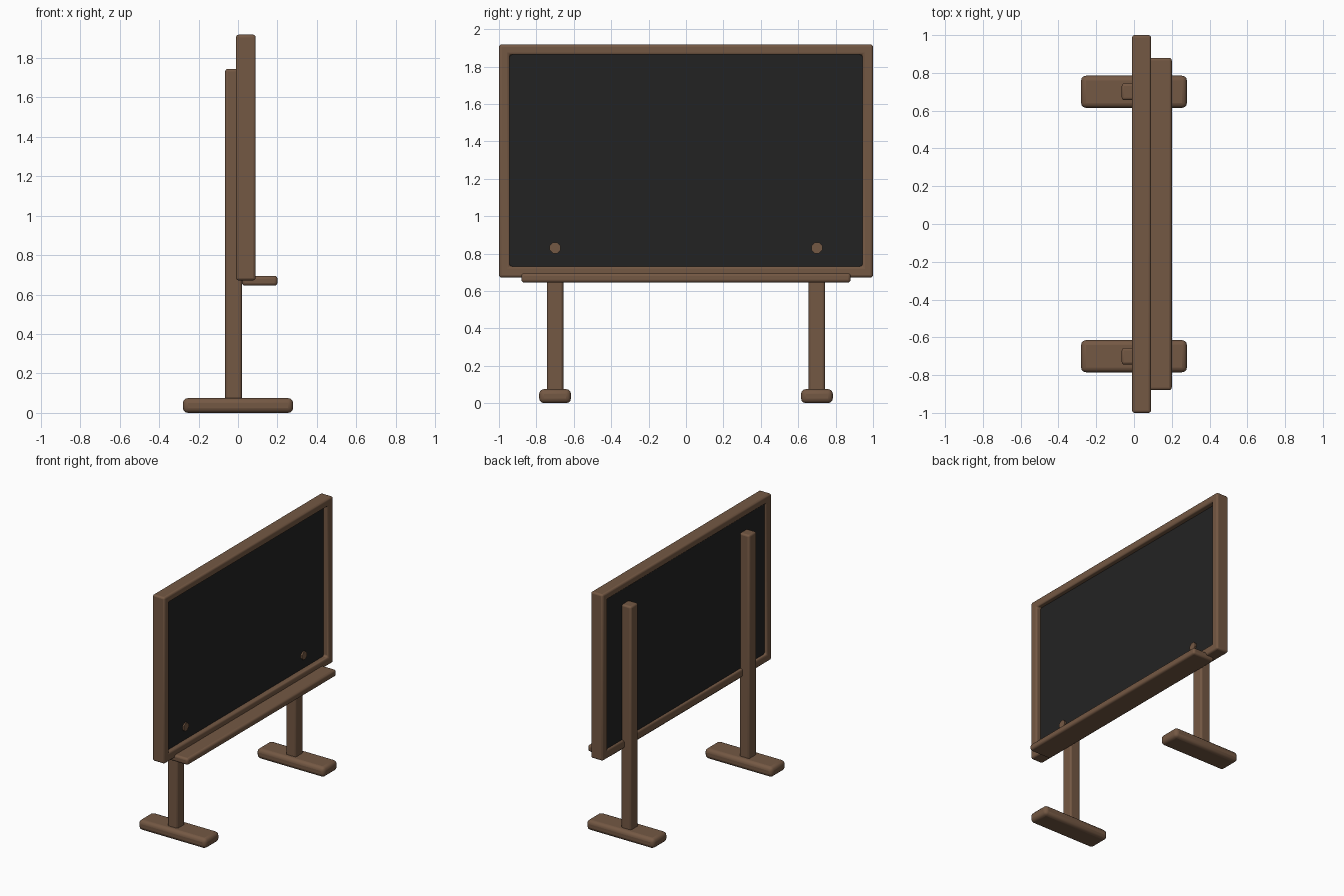
import bpy, bmesh, math
from mathutils import Matrix

if "Cube" in bpy.data.objects:
    bpy.data.objects.remove(bpy.data.objects["Cube"])


def material(name, colour):
    m = bpy.data.materials.new(name)
    m.diffuse_color = (*colour, 1)
    m.use_nodes = True
    m.node_tree.nodes["Principled BSDF"].inputs["Base Color"].default_value = m.diffuse_color
    return m


wood = material("brown_wood", (0.175, 0.098, 0.057))
slate = material("black_slate", (0.0165, 0.0165, 0.0165))


def finish(bm, name, mat, bevel=0.0, segments=3):
    bmesh.ops.recalc_face_normals(bm, faces=bm.faces)
    me = bpy.data.meshes.new(name)
    bm.to_mesh(me)
    bm.free()
    me.materials.append(mat)
    ob = bpy.data.objects.new(name, me)
    bpy.context.collection.objects.link(ob)
    if bevel:
        mod = ob.modifiers.new("rounded_edges", 'BEVEL')
        mod.width = bevel
        mod.segments = segments
        mod.limit_method = 'ANGLE'
    bpy.context.view_layer.objects.active = ob
    ob.select_set(True)
    bpy.ops.object.shade_smooth_by_angle(angle=math.radians(35))
    ob.select_set(False)
    return ob


def box(name, lo, hi, mat, bevel=0.0, segments=3):
    bm = bmesh.new()
    bmesh.ops.create_cube(bm, size=1)
    for v in bm.verts:
        v.co = [(a + b) / 2 + c * (b - a) for a, b, c in zip(lo, hi, v.co)]
    return finish(bm, name, mat, bevel, segments)


# Frame: a rectangular ring with rounded edges
bm = bmesh.new()
rings = []
for x, y, z0, z1 in ((-0.01, 1.0, 0.672, 1.918), (0.09, 1.0, 0.672, 1.918),
                     (0.09, 0.943, 0.732, 1.863), (-0.01, 0.943, 0.732, 1.863)):
    rings.append([bm.verts.new((x, a, b)) for a, b in
                  ((-y, z0), (y, z0), (y, z1), (-y, z1))])
for i in range(4):
    a, b = rings[i], rings[(i + 1) % 4]
    for j in range(4):
        k = (j + 1) % 4
        bm.faces.new((a[j], a[k], b[k], b[j]))
finish(bm, "frame", wood, 0.013)

# Writing panel, recessed in the frame
box("writing_panel", (0.01, -0.955, 0.72), (0.05, 0.955, 1.875), slate)

# Chalk tray
box("chalk_tray", (0.02, -0.88, 0.645), (0.20, 0.88, 0.695), wood, 0.015)

# Posts, feet and bolts on both sides
for side, s in (("left", -1), ("right", 1)):
    y = 0.70 * s
    box(side + "_post", (-0.065, y - 0.044, 0.05), (0.02, y + 0.044, 1.745), wood, 0.013)
    box(side + "_foot", (-0.28, y - 0.085, 0.0), (0.28, y + 0.085, 0.075), wood, 0.026)
    bm = bmesh.new()
    turn = Matrix.Rotation(math.pi / 2, 4, 'Y') @ Matrix.Rotation(math.pi / 8, 4, 'Z')
    bmesh.ops.create_cone(bm, cap_ends=True, segments=8, radius1=0.031, radius2=0.031,
                          depth=0.06, matrix=Matrix.Translation((0.032, y, 0.83)) @ turn)
    finish(bm, side + "_bolt", wood)
